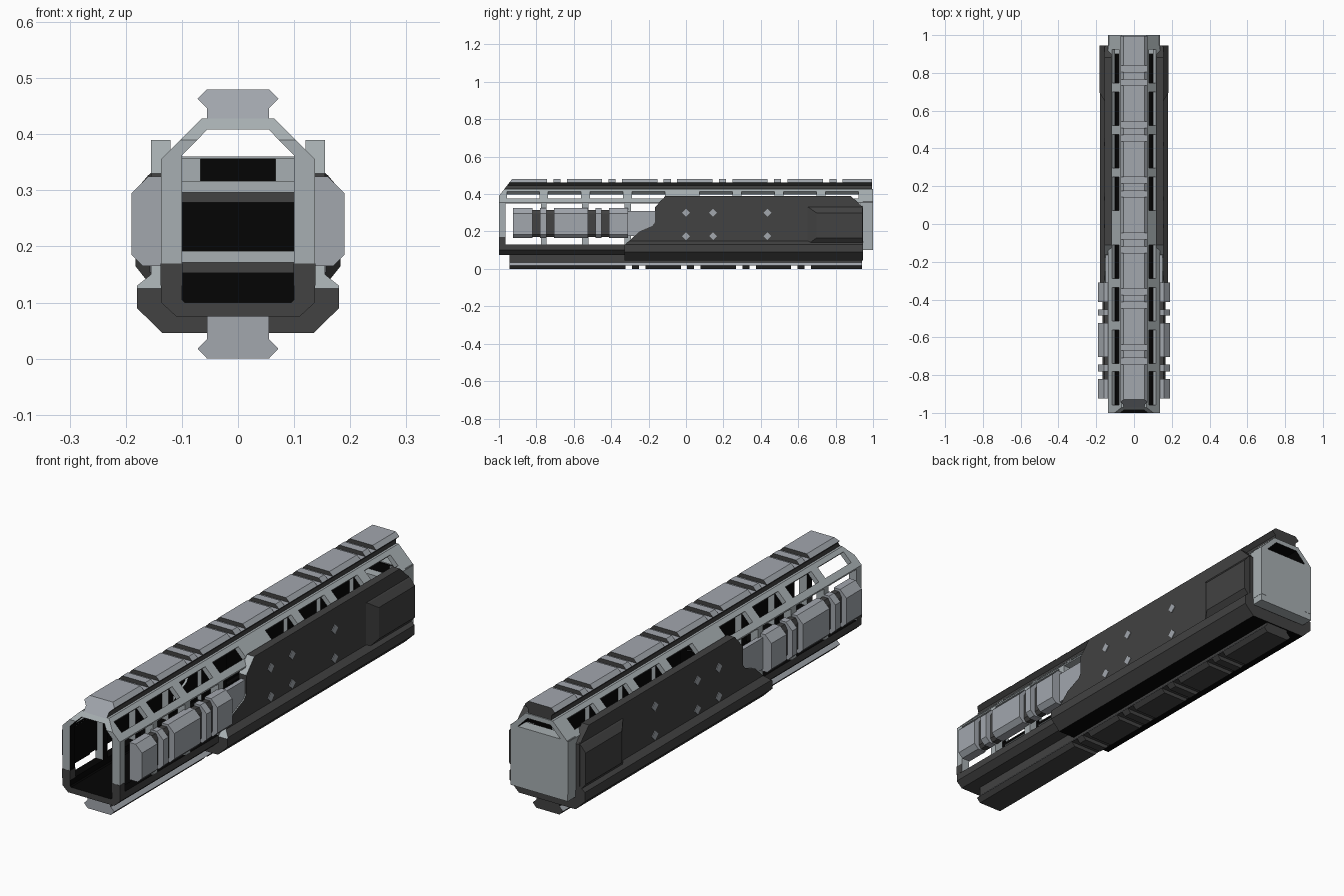
import bpy, bmesh, math
from mathutils import Vector, Matrix

cube = bpy.data.objects.get("Cube")
if cube:
    bpy.data.objects.remove(cube, do_unlink=True)


def material(name, rgb):
    m = bpy.data.materials.new(name)
    m.use_nodes = True
    m.diffuse_color = (*rgb, 1)
    m.node_tree.nodes["Principled BSDF"].inputs["Base Color"].default_value = (*rgb, 1)
    return m


TUBE = material("light grey", (0.39, 0.43, 0.445))
RAIL = material("blue grey", (0.36, 0.385, 0.42))
DARK = material("charcoal", (0.054, 0.054, 0.054))
BLACK = material("black", (0.0015, 0.0015, 0.0015))


def prism(name, pts, a, b, mats, axis="y"):
    """Extrude an outline: (x, z) along y, or (y, z) along x."""
    bm = bmesh.new()
    place = (lambda p, t: (p[0], t, p[1])) if axis == "y" else (lambda p, t: (t, p[0], p[1]))
    ends = [[bm.verts.new(place(p, t)) for p in pts] for t in (a, b)]
    bm.faces.new(ends[0])
    bm.faces.new(ends[1][::-1])
    for i in range(len(pts)):
        j = (i + 1) % len(pts)
        bm.faces.new((ends[0][j], ends[0][i], ends[1][i], ends[1][j]))
    bmesh.ops.recalc_face_normals(bm, faces=bm.faces)
    mesh = bpy.data.meshes.new(name)
    bm.to_mesh(mesh)
    bm.free()
    obj = bpy.data.objects.new(name, mesh)
    bpy.context.collection.objects.link(obj)
    for m in mats:
        mesh.materials.append(m)
    return obj


def box(name, x, y, z, mats):
    return prism(name, [(x[0], z[0]), (x[1], z[0]), (x[1], z[1]), (x[0], z[1])], *y, mats)


def flip(pts):
    return [(-x, z) for x, z in pts]


def closed(half):
    return half + flip(half)[::-1]


def channel(outer, inner):
    return closed(outer) + flip(inner) + inner[::-1]


def cut(obj, cutters):
    for c in cutters:
        mod = obj.modifiers.new("cut", "BOOLEAN")
        mod.operation, mod.solver, mod.object = "DIFFERENCE", "EXACT", c
    bpy.context.view_layer.update()
    ev = obj.evaluated_get(bpy.context.evaluated_depsgraph_get())
    mesh = bpy.data.meshes.new_from_object(ev)
    obj.modifiers.clear()
    obj.data = mesh


def slice_off(obj, point, normal):
    """Trim everything on the side the normal points to."""
    bm = bmesh.new()
    bm.from_mesh(obj.data)
    geom = bm.verts[:] + bm.edges[:] + bm.faces[:]
    res = bmesh.ops.bisect_plane(bm, geom=geom, plane_co=point, plane_no=normal, clear_outer=True)
    rim = [e for e in res["geom_cut"] if isinstance(e, bmesh.types.BMEdge)]
    bmesh.ops.triangle_fill(bm, edges=rim, use_beauty=True)
    bmesh.ops.recalc_face_normals(bm, faces=bm.faces)
    bm.to_mesh(obj.data)
    bm.free()


def blacken_inside(obj):
    """Second material on the faces turned towards the bore."""
    for f in obj.data.polygons:
        out = Vector((f.center.x, 0, f.center.z - 0.25))
        if abs(f.normal.y) < 0.5 and f.normal.dot(out) < -0.01:
            f.material_index = 1


# Tube: light upper channel and dark lower channel
upper = prism("upper_tube", channel([(.137, .13), (.137, .356), (.065, .428)],
                                    [(.1, .13), (.1, .362), (.055, .408)]), -1, 1, [TUBE, BLACK])
lower = prism("lower_tube", channel([(.137, .13), (.137, .1), (.11, .075)],
                                    [(.1, .13), (.1, .105), (.095, .1)]), -1, .945, [DARK, BLACK])
for part in (upper, lower):
    blacken_inside(part)
nose = Vector((0, -.09, .07))
slice_off(upper, (0, -1, .39), nose)

# Vent slots along the sides and the sloped shoulders
helpers = []
for y in (-.87, -.65, -.425, -.2, .16, .385, .61, .835):
    helpers.append(box("side_slot_cutter", (-.3, .3), (y - .095, y + .095), (.12, .35), []))
    for s in (-1, 1):
        c = box("slope_slot_cutter", (-.026, .026), (y - .088, y + .088), (-.05, .05), [])
        c.data.transform(Matrix.Translation((s * .096, 0, .393)) @ Matrix.Rotation(s * math.pi / 4, 4, "Y"))
        helpers.append(c)
cut(upper, helpers)

# Rails above and below: grooves, necks and undersides are dark
top_rail = prism("top_rail", closed([(.055, .425), (.055, .446), (.072, .463), (.055, .48)]),
                 -1, .995, [RAIL, DARK])
slice_off(top_rail, (0, -1, .39), nose)
bottom_rail = prism("bottom_rail", closed([(.055, .08), (.055, .035), (.072, .018), (.055, 0)]),
                    -.945, .94, [RAIL, DARK])
for rail, centres, z in ((top_rail, [.785 - .295 * k for k in range(6)], (.463, .5)),
                         (bottom_rail, [-.27 + .295 * k for k in range(4)], (-.02, .017))):
    grooves = [box("groove_cutter", (-.1, .1), (c + d - .017, c + d + .017), z, [])
               for c in centres for d in (-.036, .036)]
    cut(rail, grooves)
    helpers += grooves
    for f in rail.data.polygons:
        front_end = f.normal.y < -.5 and f.center.y < -.9
        f.material_index = int(not front_end and (abs(f.normal.y) > .5 or f.normal.z < .1))

# Rear end plate, with crossbars just inside it
box("rear_plate", (-.136, .136), (.946, .999), (.1, .36), [TUBE])
box("rear_plate_lining", (-.1, .1), (.94, .946), (.1, .357), [BLACK])
for z in (.296, .171):
    box("inner_crossbar", (-.1, .1), (.9, .945), (z, z + .021), [TUBE])
    box("inner_crossbar_base", (-.1, .1), (.905, .945), (z - .018, z), [DARK])

# Dark grip shell wrapping the rear half
shell = prism("grip_shell", channel([(.155, .39), (.155, .15), (.18, .13), (.18, .09), (.135, .046)],
                                    [(.12, .39), (.12, .1), (.1, .085)]), -.33, .945, [DARK, BLACK, TUBE])
front_cut = prism("shell_front_cutter", [(-.5, .125), (-.33, .125), (-.25, .2), (-.18, .23), (-.165, .25),
                                         (-.165, .33), (-.11, .39), (-.09, .41), (-.5, .41)], -.3, .3, [], "x")
rear_cut = prism("shell_rear_cutter", [(.86, .41), (.96, .315), (.96, .41)], -.3, .3, [], "x")
cut(shell, [front_cut, rear_cut])
helpers += [front_cut, rear_cut]
blacken_inside(shell)
for f in shell.data.polygons:
    if f.normal.y < -.3 and f.normal.z > .2:
        f.material_index = 2
    elif f.normal.z < -.9:
        f.material_index = 1

for side, s in (("left", 1), ("right", -1)):
    # Dark front rim, inner corner of the rear wall and raised rear pad
    box(side + "_front_rim", (s * .099, s * .138), (-1.001, -.965), (.13, .17), [DARK])
    box(side + "_inner_corner", (s * .067, s * .1), (.935, .945), (.317, .357), [TUBE])
    pad = prism(side + "_pad", [(s * x, z) for x, z in
                                [(.15, .335), (.16, .327), (.183, .3), (.183, .165), (.155, .13)]],
                .65, .944, [DARK])
    slice_off(pad, (s * .155, .65, 0), (s * .05, -.03, 0))

    # Diamond studs
    for y in (0, .145, .435):
        for z in (.175, .3):
            r = .021
            prism(side + "_stud", [(y - r, z), (y, z - r), (y + r, z), (y, z + r)],
                  s * .15, s * .158, [RAIL], "x")

    # Slot covers: a dark base strip with raised blocks and ridges, and a thin tail
    base = [(.13, .315), (.155, .315), (.166, .295), (.166, .185), (.155, .17), (.13, .17)]
    raised = [(.13, .325), (.16, .325), (.19, .295), (.19, .185), (.17, .165), (.13, .165)]
    tail = [(.13, .31), (.15, .31), (.15, .175), (.13, .175)]
    covers = [("base", base, -.9, -.32, DARK), ("tail", tail, -.32, -.16, RAIL)]
    covers += [("block", raised, a, b, RAIL) for a, b in
               ((-.925, -.82), (-.78, -.745), (-.705, -.525), (-.485, -.452), (-.412, -.31))]
    for kind, outline, a, b, colour in covers:
        blacken_inside(prism(side + "_cover_" + kind, [(s * x, z) for x, z in outline], a, b, [colour, BLACK]))

for h in helpers:
    bpy.data.objects.remove(h, do_unlink=True)
